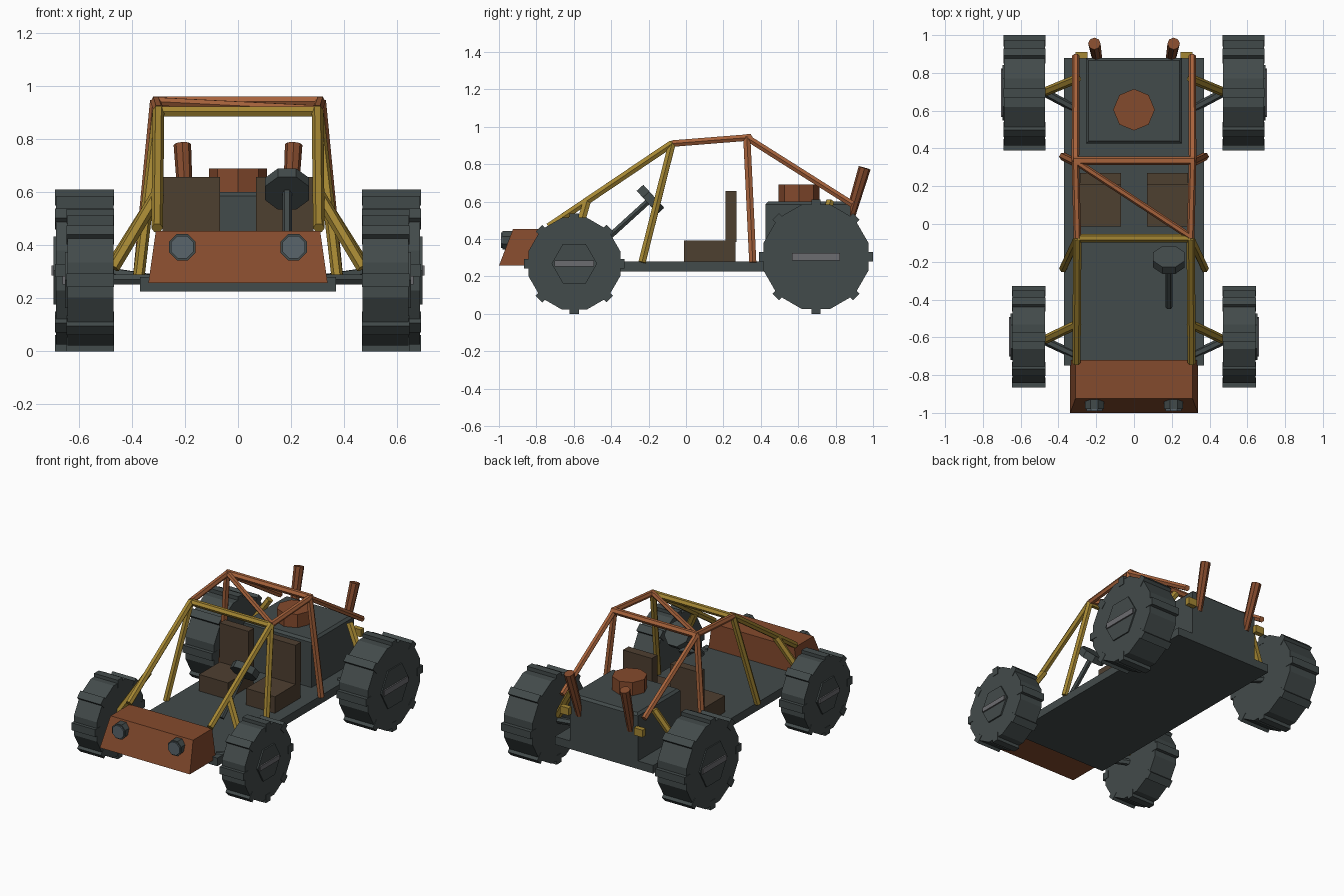
import bpy, bmesh, math
from mathutils import Vector

if "Cube" in bpy.data.objects:
    bpy.data.objects.remove(bpy.data.objects["Cube"])


def material(name, r, g, b):
    m = bpy.data.materials.new(name)
    m.diffuse_color = (r, g, b, 1)
    m.use_nodes = True
    m.node_tree.nodes["Principled BSDF"].inputs["Base Color"].default_value = m.diffuse_color
    return m


GREY = material("dark grey", .055, .069, .069)
RUST = material("rust orange", .231, .069, .026)
COPPER = material("copper", .39, .125, .045)
YELLOW = material("mustard", .376, .242, .033)
BROWN = material("seat brown", .076, .050, .030)
STEEL = material("steel", .15, .15, .16)
LAMP = material("lamp glass", .10, .13, .145)


def add_loft(bm, rings):
    """Skin a list of equal-length rings and cap both ends."""
    vs = [[bm.verts.new(p) for p in ring] for ring in rings]
    n = len(vs[0])
    for a, b in zip(vs, vs[1:]):
        for i in range(n):
            bm.faces.new((a[i], a[(i + 1) % n], b[(i + 1) % n], b[i]))
    bm.faces.new(vs[0][::-1])
    bm.faces.new(vs[-1])


def make(name, lofts, mat):
    bm = bmesh.new()
    for rings in lofts:
        add_loft(bm, rings)
    bmesh.ops.recalc_face_normals(bm, faces=bm.faces)
    me = bpy.data.meshes.new(name)
    bm.to_mesh(me)
    bm.free()
    me.materials.append(mat)
    ob = bpy.data.objects.new(name, me)
    bpy.context.collection.objects.link(ob)
    return ob


def rect(x0, x1, y0, y1, z):
    return [(x0, y0, z), (x1, y0, z), (x1, y1, z), (x0, y1, z)]


def box(name, x0, x1, y0, y1, z0, z1, mat):
    return make(name, [[rect(x0, x1, y0, y1, z0), rect(x0, x1, y0, y1, z1)]], mat)


def tube(name, p, q, mat, r=.022, r2=None, n=6, turn=0):
    """Straight n-sided bar from p to q."""
    p, q = Vector(p), Vector(q)
    d = (q - p).normalized()
    u = d.cross(Vector((0, 0, 1)) if abs(d.z) < .9 else Vector((0, 1, 0))).normalized()
    v = d.cross(u)
    rings = []
    for c, rad in ((p, r), (q, r if r2 is None else r2)):
        angles = [2 * math.pi * i / n + turn for i in range(n)]
        rings.append([c + rad * (math.cos(a) * u + math.sin(a) * v) for a in angles])
    return make(name, [rings], mat)


def disc(x, y, z, r, n, turn=0):
    """Polygon ring facing along x."""
    return [(x, y + r * math.cos(2 * math.pi * i / n + turn),
             z + r * math.sin(2 * math.pi * i / n + turn)) for i in range(n)]


def wheel(name, s, y, r, x0, x1, hub_r, hub_out):
    z = r
    body = r * .95
    tyre = [disc(s * x, y, z, body, 12, math.pi / 12) for x in (x0, x1)]
    lugs = []
    for k in range(8):  # tread blocks
        a = k * math.pi / 4
        c, d, w = math.cos(a), math.sin(a), .025
        lugs.append([[(s * x, y + rad * c - t * d, z + rad * d + t * c)
                      for x, t in ((x0 - .002, -w), (x1 + .003, -w),
                                   (x1 + .003, w), (x0 - .002, w))]
                     for rad in (r * .8, r)])
    make(name + "_tyre", [tyre] + lugs, GREY)
    # hexagonal hub plate with a steel bar across it
    make(name + "_hub", [[disc(s * (x1 - .03), y, z, hub_r, 6),
                          disc(s * (x1 + hub_out), y, z, hub_r, 6)]], GREY)
    h, b = hub_r * .13, hub_r * .86
    xs = sorted((s * x1, s * (x1 + hub_out + .009)))
    box(name + "_hub_bar", *xs, y - b, y + b, z - h, z + h, STEEL)


# floor pan
box("floor", -.37, .37, -.75, .88, .225, .28, GREY)

# sloped nose
make("nose", [[rect(-.338, .338, -1.0, -.72, .257),
               rect(-.31, .31, -.925, -.72, .453)]], RUST)

# engine block with chamfered edges, and air intake
make("engine", [[rect(-.255, .255, .425, .88, .28), rect(-.255, .255, .425, .88, .585),
                 rect(-.24, .24, .44, .865, .60)]], GREY)
tube("air_intake", (0, .605, .59), (0, .605, .69), RUST, .11, n=8)

# steering column and wheel
col = Vector((0, .74, .67)).normalized()
hub = Vector((.185, -.19, .612))
tube("steering_column", (.185, -.44, .385), hub, GREY, .018)
tube("steering_wheel", hub - col * .024, hub + col * .024, GREY, .09, n=8, turn=math.pi / 8)

for s, side in ((-1, "left"), (1, "right")):
    # wheels
    wheel("front_wheel_" + side, s, -.597, .268, .47, .643, .122, .01)
    wheel("rear_wheel_" + side, s, .695, .305, .47, .687, .148, .008)

    # headlights
    tube("headlight_" + side, (s * .21, -.91, .393), (s * .21, -.98, .393), GREY, .054,
         n=8, turn=math.pi / 8)
    tube("headlight_lens_" + side, (s * .21, -.97, .393), (s * .21, -.989, .393), LAMP, .046,
         n=8, turn=math.pi / 8)

    # seats
    a, b = sorted((s * .068, s * .285))
    box("seat_base_" + side, a, b, -.012, .265, .275, .392, BROWN)
    box("seat_back_" + side, a, b, .21, .27, .385, .657, BROWN)

    # exhaust pipes
    tube("exhaust_" + side, (s * .193, .862, .47), (s * .21, .955, .78), RUST, .026, .033, n=8)

    # tail lights
    a, b = sorted((s * .245, s * .31))
    box("tail_light_" + side, a, b, .875, .91, .465, .515, YELLOW)

    # suspension
    tube("front_shock_" + side, (s * .47, -.612, .315), (s * .30, -.53, .60), YELLOW, .024)
    tube("rear_shock_" + side, (s * .47, .70, .33), (s * .30, .77, .60), YELLOW, .024)
    tube("front_arm_" + side, (s * .48, -.615, .27), (s * .32, -.69, .27), GREY, .022)
    tube("rear_arm_" + side, (s * .48, .70, .295), (s * .32, .615, .27), GREY, .022)

    # roll cage sides
    tube("front_stay_" + side, (s * .305, -.735, .465), (s * .30, -.075, .91), YELLOW)
    tube("front_post_" + side, (s * .375, -.235, .275), (s * .30, -.075, .91), YELLOW)
    tube("rear_post_" + side, (s * .375, .357, .275), (s * .31, .325, .945), COPPER)
    tube("roof_rail_" + side, (s * .30, -.075, .91), (s * .31, .33, .942), COPPER, .02)
    tube("rear_stay_" + side, (s * .31, .325, .942), (s * .308, .89, .585), COPPER, .02)

# roll cage cross bars
tube("front_cross_bar", (-.30, -.075, .905), (.30, -.075, .905), YELLOW)
tube("rear_cross_bar", (-.32, .335, .942), (.32, .335, .942), COPPER)
tube("roof_diagonal", (-.30, .325, .942), (.295, -.065, .912), COPPER, .018)
